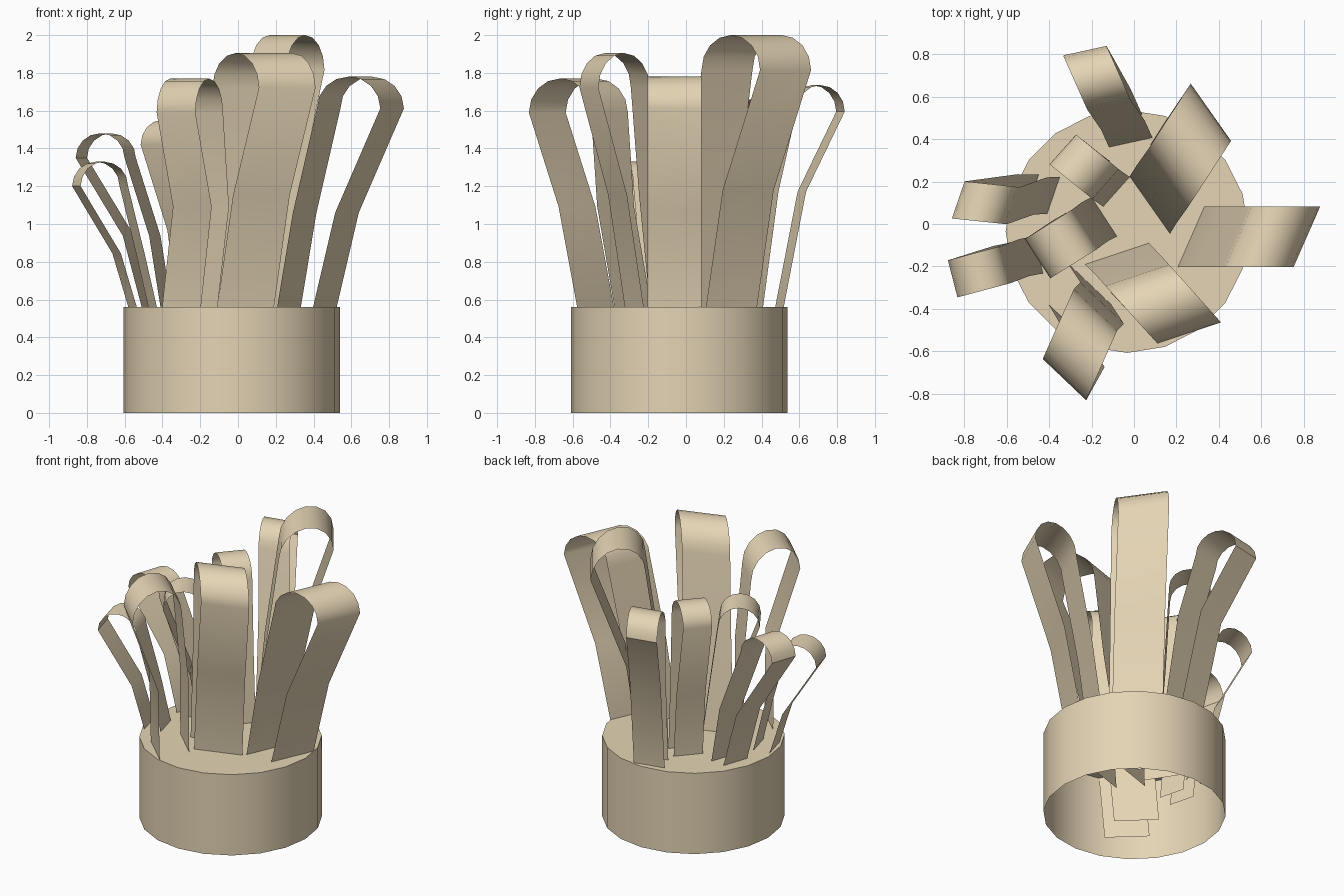
import bpy, bmesh, math
from mathutils import Vector

if "Cube" in bpy.data.objects:
    bpy.data.objects.remove(bpy.data.objects["Cube"])

tan = bpy.data.materials.new("warm_tan")
tan.diffuse_color = (0.78, 0.66, 0.46, 1)
tan.use_nodes = True
tan.node_tree.nodes["Principled BSDF"].inputs["Base Color"].default_value = tan.diffuse_color

RIM = 0.56      # drum height


def make_object(name, bm):
    mesh = bpy.data.meshes.new(name)
    bm.to_mesh(mesh)
    bm.free()
    mesh.materials.append(tan)
    ob = bpy.data.objects.new(name, mesh)
    bpy.context.collection.objects.link(ob)
    bpy.context.view_layer.objects.active = ob
    ob.select_set(True)
    bpy.ops.object.shade_smooth_by_angle(angle=math.radians(35))
    ob.select_set(False)
    return ob


# drum: open underneath, closed on top
bm = bmesh.new()
bottom, top = [], []
for i in range(20):
    a = math.tau * i / 20
    x, y = -0.0325 + 0.573 * math.cos(a), -0.035 + 0.573 * math.sin(a)
    bottom.append(bm.verts.new((x, y, 0)))
    top.append(bm.verts.new((x, y, RIM)))
for i in range(20):
    j = (i + 1) % 20
    bm.faces.new((bottom[i], bottom[j], top[j], top[i]))
bm.faces.new(top)
make_object("drum", bm)


def ribbon(name, base, mid, tip, height, azimuth, across, hw_base, hw_mid, hw_top,
           bend=0.41, tail=0.34):
    """Folded ribbon: two legs rising from the drum, joined by a round top.
    base, mid, tip are the centre line; across is the ribbon's width vector;
    tail is the height where its ends stop inside the drum."""
    u = Vector((math.cos(math.radians(azimuth)), math.sin(math.radians(azimuth)), 0))
    rise = height - RIM

    def at(p, f):
        return Vector((p[0], p[1], RIM + f * rise))
    b, m, t = at(base, 0), at(mid, bend), at(tip, 0.85)
    low = b + (b - m) * 0.4 * (RIM - tail) / (m.z - b.z)
    low.z = tail
    levels = [(low, hw_base), (b, hw_base), (m, hw_mid)]
    left = [c - u * w for c, w in levels]
    right = [c + u * w for c, w in levels]
    # round fold
    arc = []
    r = min(hw_top, 0.16 * rise * 1.1)
    for k in range(9):
        a = math.pi * (1 - k / 8)
        p = t + u * (hw_top * math.cos(a))
        p.z = height - r * (1 - math.sin(a))
        arc.append(p)
    path = left + arc + right[::-1]
    e = Vector((across[0], across[1], 0)) / 2
    bm = bmesh.new()
    near = [bm.verts.new(p - e) for p in path]
    far = [bm.verts.new(p + e) for p in path]
    for i in range(len(path) - 1):
        bm.faces.new((near[i], near[i + 1], far[i + 1], far[i]))
    make_object(name, bm)


# large ribbons
ribbon("ribbon_right", (0.365, -0.06), (0.465, -0.06), (0.648, -0.06), 1.78, 0,
       (0.125, 0.285), 0.095, 0.112, 0.168)
ribbon("ribbon_back_right", (0.124, 0.165), (0.168, 0.235), (0.262, 0.372), 2.0, 57,
       (0.19, -0.27), 0.09, 0.112, 0.185, 0.43)
ribbon("ribbon_front", (-0.02, -0.207), (0.05, -0.28), (0.138, -0.378), 1.905, -48,
       (0.30, 0.10), 0.09, 0.11, 0.183, 0.44)
# medium ribbons
ribbon("ribbon_front_left", (-0.255, -0.38), (-0.196, -0.475), (-0.255, -0.57), 1.77, -114,
       (0.205, -0.195), 0.108, 0.112, 0.18, 0.44, 0.12)
ribbon("ribbon_back", (-0.04, 0.44), (-0.085, 0.54), (-0.175, 0.69), 1.735, 114,
       (0.205, 0.045), 0.06, 0.08, 0.14, 0.52)
# small ribbons
ribbon("ribbon_left_back", (-0.43, 0.14), (-0.51, 0.14), (-0.70, 0.10), 1.48, 174,
       (-0.06, -0.175), 0.05, 0.07, 0.13)
ribbon("ribbon_left_front", (-0.505, -0.16), (-0.58, -0.175), (-0.73, -0.225), 1.33, 195,
       (0.045, -0.175), 0.055, 0.065, 0.13, 0.37)
ribbon("ribbon_inner_back", (-0.13, 0.19), (-0.165, 0.215), (-0.235, 0.27), 1.66, 141,
       (0.125, 0.14), 0.06, 0.07, 0.13)
ribbon("ribbon_inner_front", (-0.20, -0.003), (-0.25, -0.03), (-0.345, -0.095), 1.55, -148,
       (0.12, -0.185), 0.07, 0.075, 0.13)
